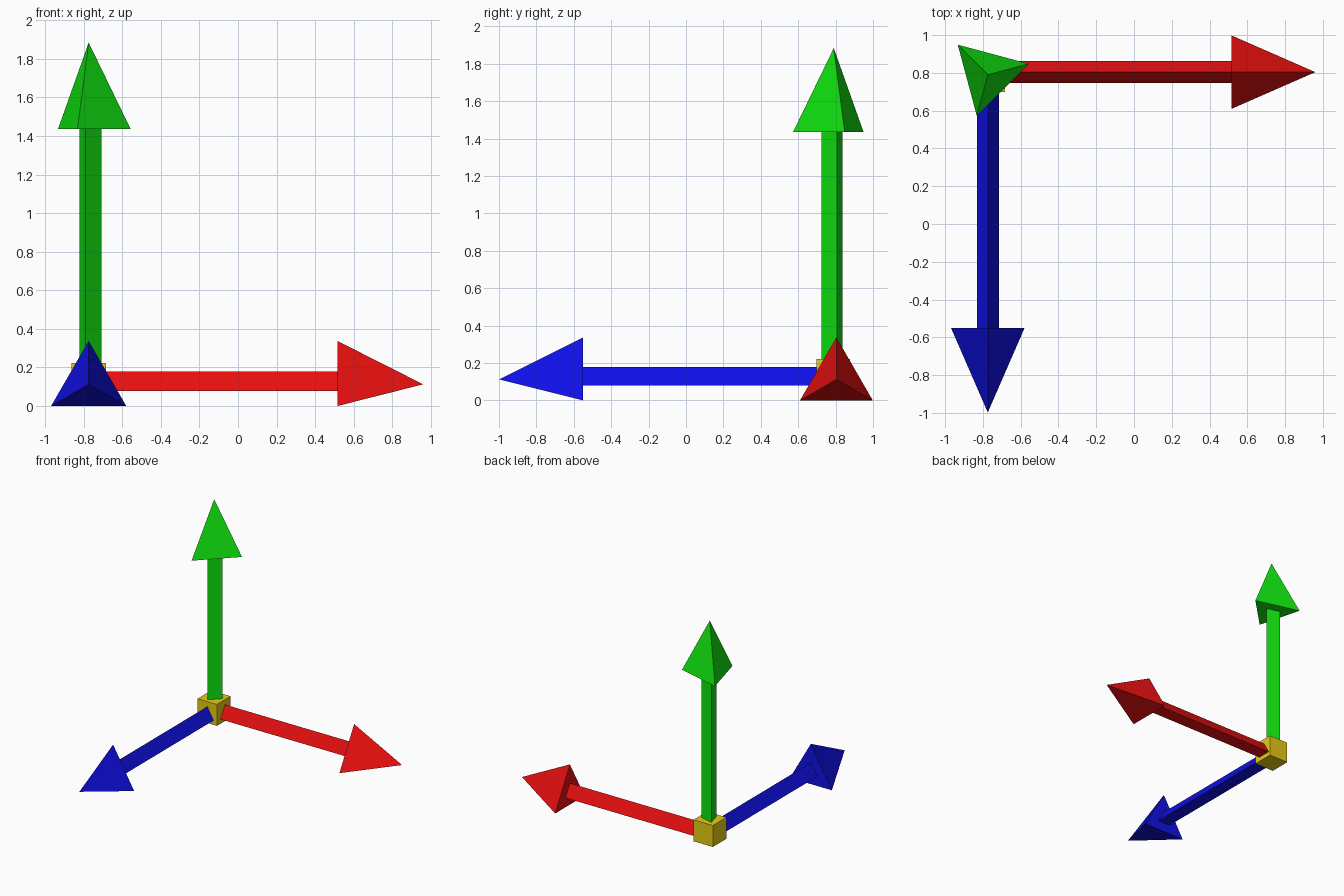
import bpy, bmesh, math
from mathutils import Vector

if "Cube" in bpy.data.objects:
    bpy.data.objects.remove(bpy.data.objects["Cube"])


def material(name, rgb):
    m = bpy.data.materials.new(name)
    m.diffuse_color = (*rgb, 1)
    m.use_nodes = True
    m.node_tree.nodes["Principled BSDF"].inputs["Base Color"].default_value = m.diffuse_color
    return m


RED = material("red", (0.8, 0.005, 0.005))
GREEN = material("green", (0.005, 0.8, 0.005))
BLUE = material("blue", (0.005, 0.005, 0.8))
YELLOW = material("yellow", (0.8, 0.6, 0.008))


def finish(bm, name, mat):
    bmesh.ops.recalc_face_normals(bm, faces=bm.faces[:])
    mesh = bpy.data.meshes.new(name)
    bm.to_mesh(mesh)
    bm.free()
    mesh.materials.append(mat)
    ob = bpy.data.objects.new(name, mesh)
    bpy.context.collection.objects.link(ob)


def triangle(bm, centre, axis, ridge, radius):
    """Three points round the axis, the first one towards ridge."""
    side = axis.cross(ridge)
    return [bm.verts.new(centre + radius * (math.cos(a) * ridge + math.sin(a) * side))
            for a in (0, math.tau / 3, 2 * math.tau / 3)]


def arrow(name, mat, start, axis, ridge, neck, length):
    start, axis, ridge = Vector(start), Vector(axis), Vector(ridge)
    # three-sided shaft
    bm = bmesh.new()
    a = triangle(bm, start, axis, ridge, 0.0675)
    b = triangle(bm, start + axis * neck, axis, ridge, 0.0675)
    bm.faces.new(a)
    bm.faces.new(b)
    for i in range(3):
        j = (i + 1) % 3
        bm.faces.new((a[i], a[j], b[j], b[i]))
    finish(bm, name + "_shaft", mat)
    # three-sided pointed head
    bm = bmesh.new()
    a = triangle(bm, start + axis * neck, axis, ridge, 0.225)
    tip = bm.verts.new(start + axis * length)
    bm.faces.new(a)
    for i in range(3):
        bm.faces.new((a[i], a[(i + 1) % 3], tip))
    finish(bm, name + "_head", mat)


# corner cube
bm = bmesh.new()
bmesh.ops.create_cube(bm, size=0.18)
bmesh.ops.translate(bm, verts=bm.verts[:], vec=(-0.774, 0.788, 0.132))
finish(bm, "corner_cube", YELLOW)

# arrows, each starting inside the cube
t = math.radians(15)
arrow("right_arrow", RED, (-0.72, 0.804, 0.1125), (1, 0, 0), (0, 0, 1), 1.235, 1.68)
arrow("front_arrow", BLUE, (-0.774, 0.73, 0.1125), (0, -1, 0), (0, 0, 1), 1.28, 1.728)
arrow("up_arrow", GREEN, (-0.774, 0.79, 0.19), (0, 0, 1),
      (math.cos(t), math.sin(t), 0), 1.246, 1.694)
